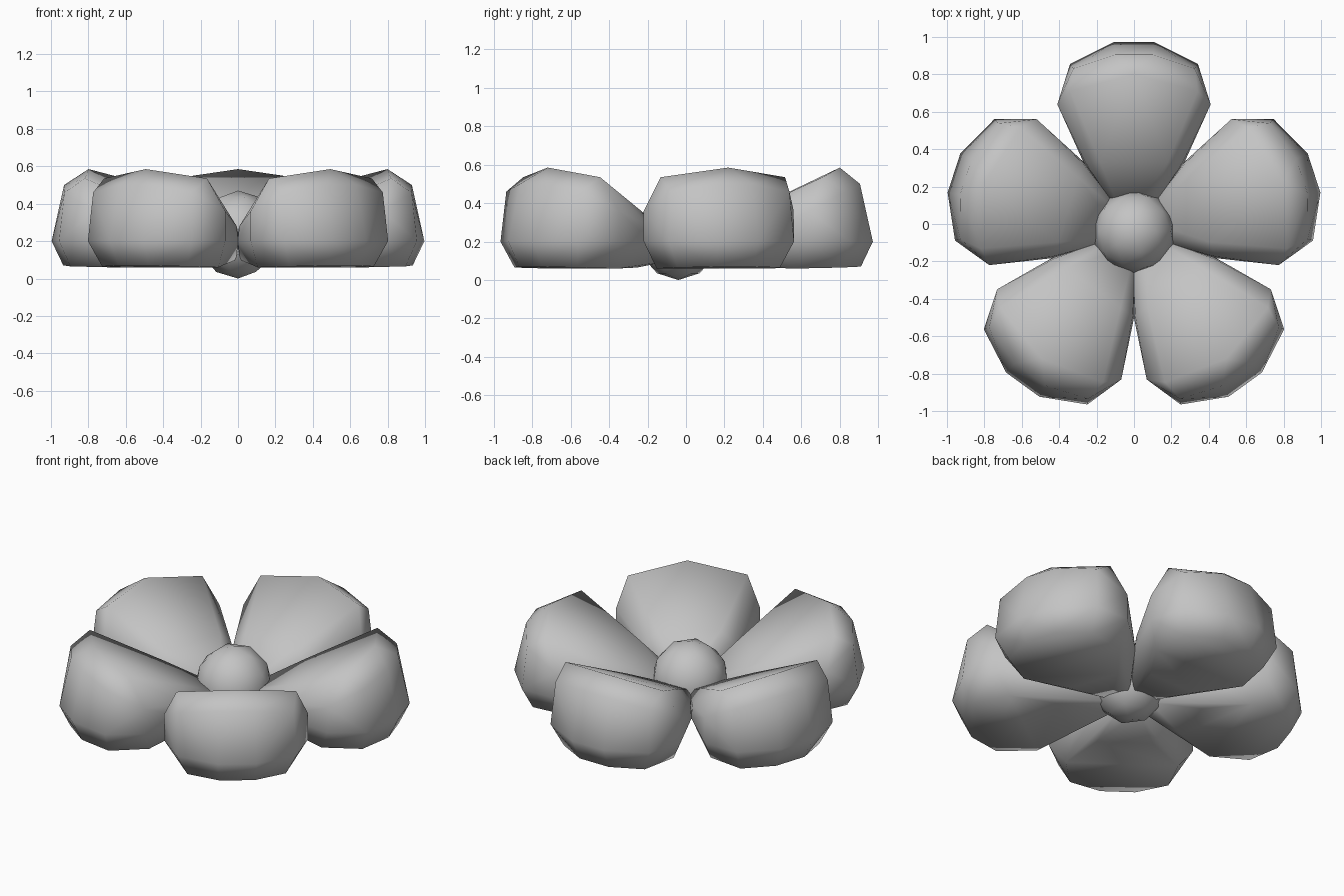
import bpy
import bmesh
import math
from mathutils import Matrix

if "Cube" in bpy.data.objects:
    bpy.data.objects.remove(bpy.data.objects["Cube"], do_unlink=True)

CENTRE_Y = -0.04

grey = bpy.data.materials.new("plain_grey")
grey.use_nodes = True
colour = (0.55, 0.55, 0.55, 1)
grey.diffuse_color = colour
grey.node_tree.nodes["Principled BSDF"].inputs["Base Color"].default_value = colour


def finish(name, bm):
    """Turn a bmesh into a smooth shaded object."""
    bmesh.ops.recalc_face_normals(bm, faces=bm.faces[:])
    for face in bm.faces:
        face.smooth = True
    mesh = bpy.data.meshes.new(name)
    bm.to_mesh(mesh)
    bm.free()
    mesh.materials.append(grey)
    obj = bpy.data.objects.new(name, mesh)
    bpy.context.collection.objects.link(obj)
    return obj


# Half outlines of a petal: (distance from flower centre, half width, height)
underside = [(0.10, 0.06, 0.10), (0.38, 0.16, 0.065), (0.62, 0.32, 0.06),
             (0.85, 0.28, 0.065), (0.95, 0.10, 0.07)]
widest = [(0.05, 0.05, 0.20), (0.37, 0.27, 0.20), (0.68, 0.41, 0.20),
          (0.895, 0.342, 0.20), (1.012, 0.11, 0.20)]
shoulder = [(0.37, 0.26, 0.28), (0.68, 0.41, 0.36), (0.87, 0.325, 0.46),
            (0.945, 0.10, 0.50)]
rim = [(0.12, 0.06, 0.23), (0.37, 0.18, 0.36), (0.75, 0.34, 0.535),
       (0.84, 0.0, 0.585)]


def make_petal(name, angle):
    """Rounded wedge wrapped around the mirrored outlines."""
    bm = bmesh.new()
    for r, w, z in underside + widest + shoulder + rim:
        for side in ((1, -1) if w else (1,)):
            bm.verts.new((r, w * side, z))
    hull = bmesh.ops.convex_hull(bm, input=bm.verts[:])
    loose = [v for v in bm.verts if not v.link_faces]
    bmesh.ops.delete(bm, geom=loose, context="VERTS")
    turn = Matrix.Translation((0, CENTRE_Y, 0)) @ Matrix.Rotation(angle, 4, "Z")
    bmesh.ops.transform(bm, matrix=turn, verts=bm.verts[:])
    return finish(name, bm)


# Five petals, the first pointing to the back
names = ["back_petal", "back_right_petal", "front_right_petal",
         "front_left_petal", "back_left_petal"]
for i, name in enumerate(names):
    make_petal(name, math.radians(90 + 72 * i))

# Round flower centre
bm = bmesh.new()
bmesh.ops.create_icosphere(bm, subdivisions=2, radius=0.235)
bmesh.ops.scale(bm, vec=(0.94, 0.94, 1), verts=bm.verts[:])
bmesh.ops.translate(bm, vec=(0, CENTRE_Y, 0.235), verts=bm.verts[:])
finish("flower_centre", bm)
